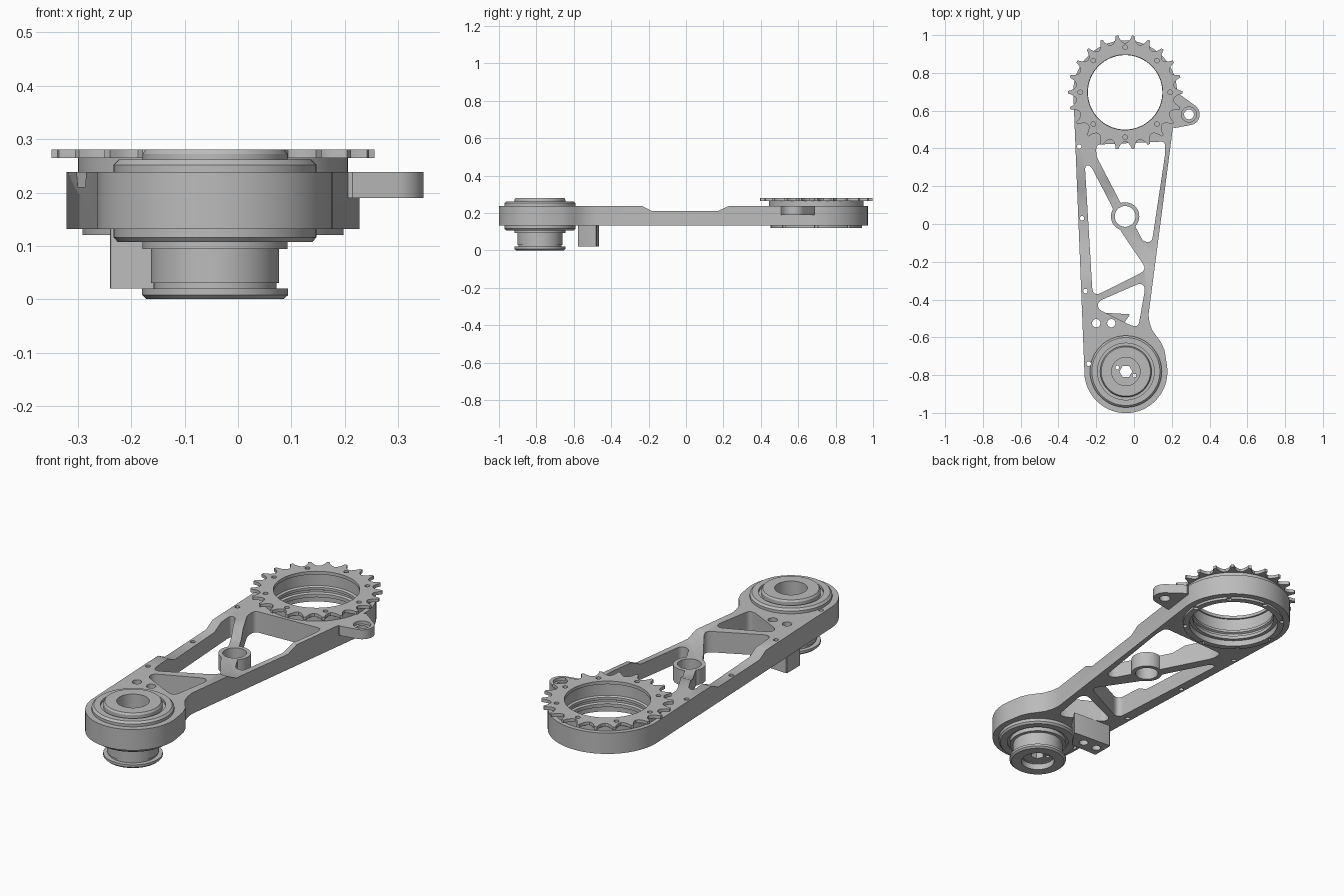
import bpy, bmesh
from math import sin, cos, radians, pi
from mathutils import Matrix, Vector

if "Cube" in bpy.data.objects:
    bpy.data.objects.remove(bpy.data.objects["Cube"], do_unlink=True)

metal = bpy.data.materials.new("grey metal")
metal.use_nodes = True
GREY = (0.5, 0.5, 0.5, 1)
metal.diffuse_color = GREY
metal.node_tree.nodes["Principled BSDF"].inputs["Base Color"].default_value = GREY

BIG = (-0.047, 0.697)      # sprocket axis
SMALL = (-0.043, -0.781)   # hub axis
BOSS = (-0.047, 0.04)      # middle boss axis
LOW, HIGH = 0.132, 0.238   # arm plate bottom and top
parts = []


def add_object(name, bm):
    bmesh.ops.recalc_face_normals(bm, faces=bm.faces)
    mesh = bpy.data.meshes.new(name)
    bm.to_mesh(mesh)
    bm.free()
    mesh.materials.append(metal)
    obj = bpy.data.objects.new(name, mesh)
    bpy.context.scene.collection.objects.link(obj)
    parts.append(obj)
    return obj


def prism(name, points, z0, z1):
    bm = bmesh.new()
    face = bm.faces.new([bm.verts.new((x, y, z0)) for x, y in points])
    new = bmesh.ops.extrude_face_region(bm, geom=[face])["geom"]
    verts = [v for v in new if isinstance(v, bmesh.types.BMVert)]
    bmesh.ops.translate(bm, verts=verts, vec=(0, 0, z1 - z0))
    return add_object(name, bm)


def arc(centre, r, a0, a1, n):
    angles = [radians(a0 + (a1 - a0) * i / n) for i in range(n + 1)]
    return [(centre[0] + r * cos(a), centre[1] + r * sin(a)) for a in angles]


def cylinder(name, centre, r, z0, z1, n=32):
    return prism(name, arc(centre, r, 0, 360, n)[:-1], z0, z1)


def lathe(name, profile, centre, n=72):
    """Revolve a closed (radius, height) loop about a vertical axis."""
    bm = bmesh.new()
    rings = []
    for i in range(n):
        a = 2 * pi * i / n
        rings.append([bm.verts.new((centre[0] + r * cos(a), centre[1] + r * sin(a), z))
                      for r, z in profile])
    for i in range(n):
        a, b = rings[i], rings[(i + 1) % n]
        for j in range(len(profile)):
            k = (j + 1) % len(profile)
            bm.faces.new((a[j], a[k], b[k], b[j]))
    return add_object(name, bm)


def rounded(points, r, steps=6):
    """Soften each corner of a polygon with a short curve."""
    pts, out = [Vector(p) for p in points], []
    for i, p in enumerate(pts):
        before, after = pts[i - 1] - p, pts[(i + 1) % len(pts)] - p
        a = p + before.normalized() * min(r, before.length * 0.45)
        b = p + after.normalized() * min(r, after.length * 0.45)
        for s in range(steps + 1):
            t = s / steps
            q = a * (1 - t) ** 2 + p * 2 * t * (1 - t) + b * t ** 2
            out.append((q.x, q.y))
    return out


def combine(obj, tool, operation="DIFFERENCE"):
    """Apply one boolean and discard the tool."""
    mod = obj.modifiers.new("boolean", "BOOLEAN")
    mod.object, mod.operation, mod.solver = tool, operation, "EXACT"
    bpy.context.view_layer.update()
    graph = bpy.context.evaluated_depsgraph_get()
    mesh = bpy.data.meshes.new_from_object(obj.evaluated_get(graph))
    obj.modifiers.clear()
    obj.data = mesh
    parts.remove(tool)
    bpy.data.objects.remove(tool, do_unlink=True)


def drill(obj, centre, r, z0=-0.1, z1=0.4, n=32):
    combine(obj, cylinder("cutter", centre, r, z0, z1, n))


# Arm plate: two round ends joined by straight rails
outline = arc(BIG, 0.275, -8, 178, 48) + arc(SMALL, 0.22, 178, 370, 48)
outline += [(0.162, -0.67), (0.145, -0.63), (0.12, -0.595), (0.095, -0.56),
            (0.082, -0.52), (0.077, -0.48)]
arm = prism("arm_plate", outline, LOW, HIGH)

# Lightening pockets, leaving diagonal struts
pockets = [
    [(-0.2, 0.42), (0.165, 0.437), (0.165, 0.37), (0.095, -0.095), (0.05, -0.095),
     (0, 0), (-0.07, 0.11), (-0.2, 0.36)],
    [(-0.26, 0.31), (-0.23, 0.31), (-0.115, 0.09), (-0.075, -0.03), (0.06, -0.23),
     (0.045, -0.255), (-0.195, -0.375), (-0.22, -0.36)],
    [(-0.19, -0.41), (0.035, -0.312), (0.06, -0.335), (0.024, -0.54),
     (-0.01, -0.54), (-0.19, -0.45)],
]
for pocket in pockets:
    combine(arm, prism("cutter", rounded(pocket, 0.025), 0, 0.4))

# Middle boss and side lug
combine(arm, cylinder("boss", BOSS, 0.075, LOW, HIGH, 48), "UNION")
LUG = (0.291, 0.58)
lug = [(0.18, 0.67), (0.24, 0.688)] + arc(LUG, 0.057, 50, -85, 16)
lug += [(0.215, 0.508), (0.15, 0.54)]
combine(arm, prism("lug", lug, 0.19, HIGH), "UNION")

# Shallow step across the top of the middle span
step = prism("cutter", [(-0.24, 0.24), (-0.18, 0.21), (0.17, 0.21), (0.235, 0.24),
                        (0.235, 0.3), (-0.24, 0.3)], -0.5, 0.5)
step.data.transform(Matrix(((0, 0, 1, 0), (1, 0, 0, 0), (0, 1, 0, 0), (0, 0, 0, 1))))
combine(arm, step)

# Bores and small holes in the arm
drill(arm, BIG, 0.22, n=72)
drill(arm, SMALL, 0.15, n=72)
drill(arm, BOSS, 0.055, n=48)
drill(arm, LUG, 0.026)
drill(arm, LUG, 0.04, 0.222)
for spot in [(-0.29, 0.41), (-0.275, 0.03), (-0.257, -0.355), (-0.24, -0.74)]:
    drill(arm, spot, 0.012, n=16)

# Stop block hanging under the arm, with two holes through both
block = prism("stop_block", rounded([(-0.24, -0.465), (-0.24, -0.578), (-0.09, -0.578),
                                     (-0.02, -0.478)], 0.008, 3), 0.02, LOW + 0.001)
for x in (-0.2, -0.12):
    for obj in (arm, block):
        drill(obj, (x, -0.525), 0.022)

# Bearing carrier in the large end
carrier = lathe("large_bearing_carrier", [
    (0.215, 0.12), (0.245, 0.12), (0.245, 0.134), (0.222, 0.134), (0.222, 0.236),
    (0.253, 0.236), (0.253, 0.266), (0.207, 0.266), (0.207, 0.205), (0.197, 0.2),
    (0.197, 0.187), (0.207, 0.182), (0.207, 0.172), (0.197, 0.167), (0.197, 0.15),
    (0.215, 0.15)], BIG)

# Toothed sprocket ring
TEETH = 22
pitch = 360 / TEETH
tooth = [(-5.6, 0.264), (-3.4, 0.276), (-2, 0.29), (-1.3, 0.303),
         (1.3, 0.303), (2, 0.29), (3.4, 0.276), (5.6, 0.264), (pitch / 2, 0.26)]
rim = []
for i in range(TEETH):
    for offset, r in tooth:
        rim += arc(BIG, r, 90 + (i + 0.5) * pitch + offset, 0, 1)[:1]
sprocket = prism("sprocket", rim, 0.265, 0.281)
drill(sprocket, BIG, 0.199, n=72)
for i in range(8):
    spot = arc(BIG, 0.238, i * 45, 0, 1)[0]
    drill(sprocket, spot, 0.012, n=16)
    drill(carrier, spot, 0.012, n=16)

# Bearing in the small end
lathe("small_bearing", [
    (0.125, 0.115), (0.148, 0.115), (0.148, 0.107), (0.182, 0.107), (0.19, 0.116),
    (0.19, 0.252), (0.18, 0.262), (0.15, 0.262), (0.15, 0.25), (0.125, 0.25)], SMALL)

# Flanged hub with a recessed web and hexagonal drive hole
lathe("hub", [
    (0.08, 0), (0.128, 0), (0.137, 0.008), (0.137, 0.02), (0.115, 0.02),
    (0.115, 0.03), (0.12, 0.03), (0.12, 0.094), (0.136, 0.094), (0.136, 0.272),
    (0.13, 0.281), (0.075, 0.281), (0.075, 0.03), (0.08, 0.03)], SMALL)
web = cylinder("hub_web", SMALL, 0.078, 0.035, 0.07, 48)
drill(web, SMALL, 0.034, n=6)
for a in (155, 335):
    drill(web, arc(SMALL, 0.05, a, 0, 1)[0], 0.01, n=16)

# Smooth the round walls, keep the edges crisp
bpy.ops.object.select_all(action="DESELECT")
for obj in parts:
    obj.select_set(True)
bpy.context.view_layer.objects.active = arm
bpy.ops.object.shade_smooth_by_angle(angle=radians(30))
